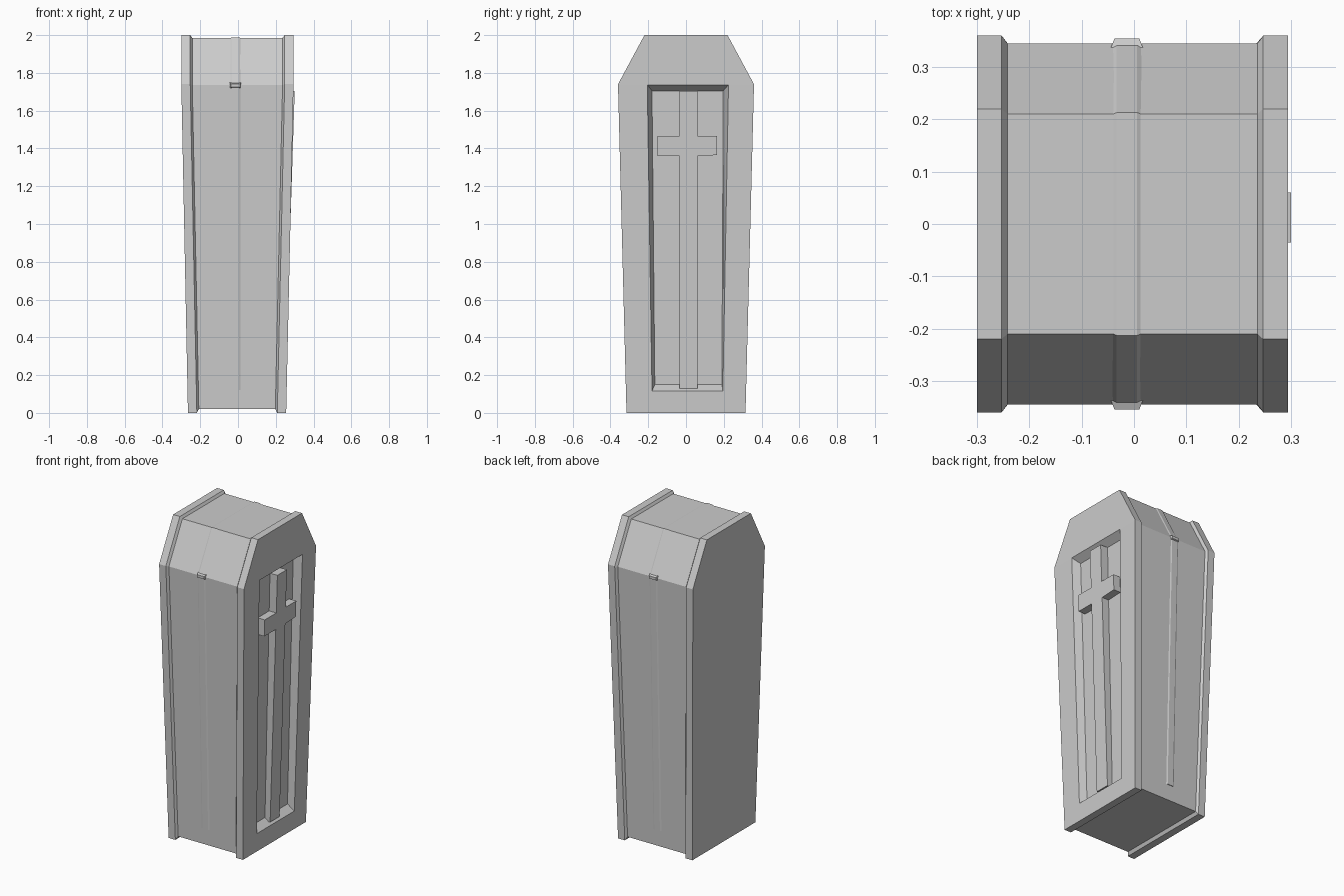
import bpy
import bmesh

if "Cube" in bpy.data.objects:
    bpy.data.objects.remove(bpy.data.objects["Cube"])


def make(name, verts, faces):
    mesh = bpy.data.meshes.new(name)
    mesh.from_pydata(verts, [], faces)
    bm = bmesh.new()
    bm.from_mesh(mesh)
    bmesh.ops.recalc_face_normals(bm, faces=bm.faces)
    bm.to_mesh(mesh)
    bm.free()
    obj = bpy.data.objects.new(name, mesh)
    bpy.context.collection.objects.link(obj)
    return obj


def right_x(z):
    return 0.255 + 0.039 * min(z / 1.74, 1)


def left_x(z):
    return -0.265 - 0.035 * min(z / 1.74, 1)


def bridge(a, b, n):
    """Quads joining two rings of n vertices starting at a and b."""
    return [(a + i, a + (i + 1) % n, b + (i + 1) % n, b + i) for i in range(n)]


def profile(bottom, mid, top, z0, z1, z2):
    return [(-bottom, z0), (bottom, z0), (mid, z1), (top, z2), (-top, z2), (-mid, z1)]


# Coffin body: lidded rims at both ends of x, slimmer box between, recessed panel on the right
rim = profile(0.315, 0.36, 0.22, 0, 1.74, 2)
box = profile(0.302, 0.345, 0.21, 0.02, 1.735, 1.985)
stations = [(left_x, 0, rim), (left_x, 0.047, rim), (left_x, 0.058, box),
            (right_x, -0.058, box), (right_x, -0.047, rim), (right_x, 0, rim)]
verts = [(fx(z) + dx, y, z) for fx, dx, prof in stations for y, z in prof]
faces = [(0, 1, 2, 5), (5, 2, 3, 4)]
for s in range(5):
    faces += bridge(s * 6, s * 6 + 6, 6)

DEPTH = 0.045
opening = [(-0.18, 0.115), (0.195, 0.115), (0.225, 1.737), (-0.205, 1.737)]
floor = [(-0.165, 0.15), (0.19, 0.15), (0.197, 1.705), (-0.18, 1.705)]
verts += [(right_x(z), y, z) for y, z in opening]
verts += [(right_x(z) - DEPTH, y, z) for y, z in floor]
p, h = 30, 36
faces += [(p, p + 1, h + 1, h), (p + 1, p + 2, h + 2, h + 1), (p + 5, p, h, h + 3),
          (p + 2, p + 3, h + 2), (p + 3, p + 4, h + 3, h + 2), (p + 4, p + 5, h + 3)]
faces += bridge(h, h + 4, 4) + [(h + 4, h + 5, h + 6, h + 7)]
make("coffin_body", verts, faces)

# Raised cross on the panel floor
outline = [(-0.035, 0.13), (0.06, 0.13), (0.06, 1.36), (0.165, 1.365), (0.165, 1.465), (0.06, 1.465),
           (0.06, 1.705), (-0.035, 1.705), (-0.035, 1.465), (-0.15, 1.465), (-0.15, 1.36), (-0.035, 1.36)]
n = len(outline)
verts = [(right_x(z) - DEPTH - 0.003, y, z) for y, z in outline]
verts += [(0.245 + 0.055 * z / 1.7, y, z) for y, z in outline]
caps = [(0, 1, 2, 11), (11, 2, 5, 8), (2, 3, 4, 5), (8, 9, 10, 11), (5, 6, 7, 8)]
faces = caps + [tuple(i + n for i in f) for f in caps] + bridge(0, n, n)
make("panel_cross", verts, faces)

# Thin raised band running up one side, over the top and down the other
half = [(0.305, 0.12), (0.345, 1.735), (0.21, 1.985)]
path = [(-y, z) for y, z in half] + half[::-1]
verts = []
for y, z in path:
    k = 1 if y > 0 else -1
    up = 0.003 if z > 1.8 else 0
    for x, lift in ((-0.045, -0.004), (-0.033, 1), (0.006, 1), (0.018, -0.004)):
        out = 0.003 if lift == 1 else -0.002
        verts.append((x, y + k * out, z + (up if lift == 1 else -up)))
faces = [(0, 1, 2, 3), (20, 21, 22, 23)]
for s in range(5):
    faces += bridge(s * 4, s * 4 + 4, 4)
make("center_band", verts, faces)

# Small tapered clips at the shoulders
for side, label in ((-1, "front"), (1, "back")):
    verts = []
    for y, x0, x1, z0, z1 in ((0.335, -0.045, 0.018, 1.715, 1.75), (0.355, -0.037, 0.01, 1.725, 1.742)):
        verts += [(x0, side * y, z0), (x1, side * y, z0), (x1, side * y, z1), (x0, side * y, z1)]
    make(label + "_shoulder_clip", verts, [(0, 1, 2, 3), (4, 5, 6, 7)] + bridge(0, 4, 4))
